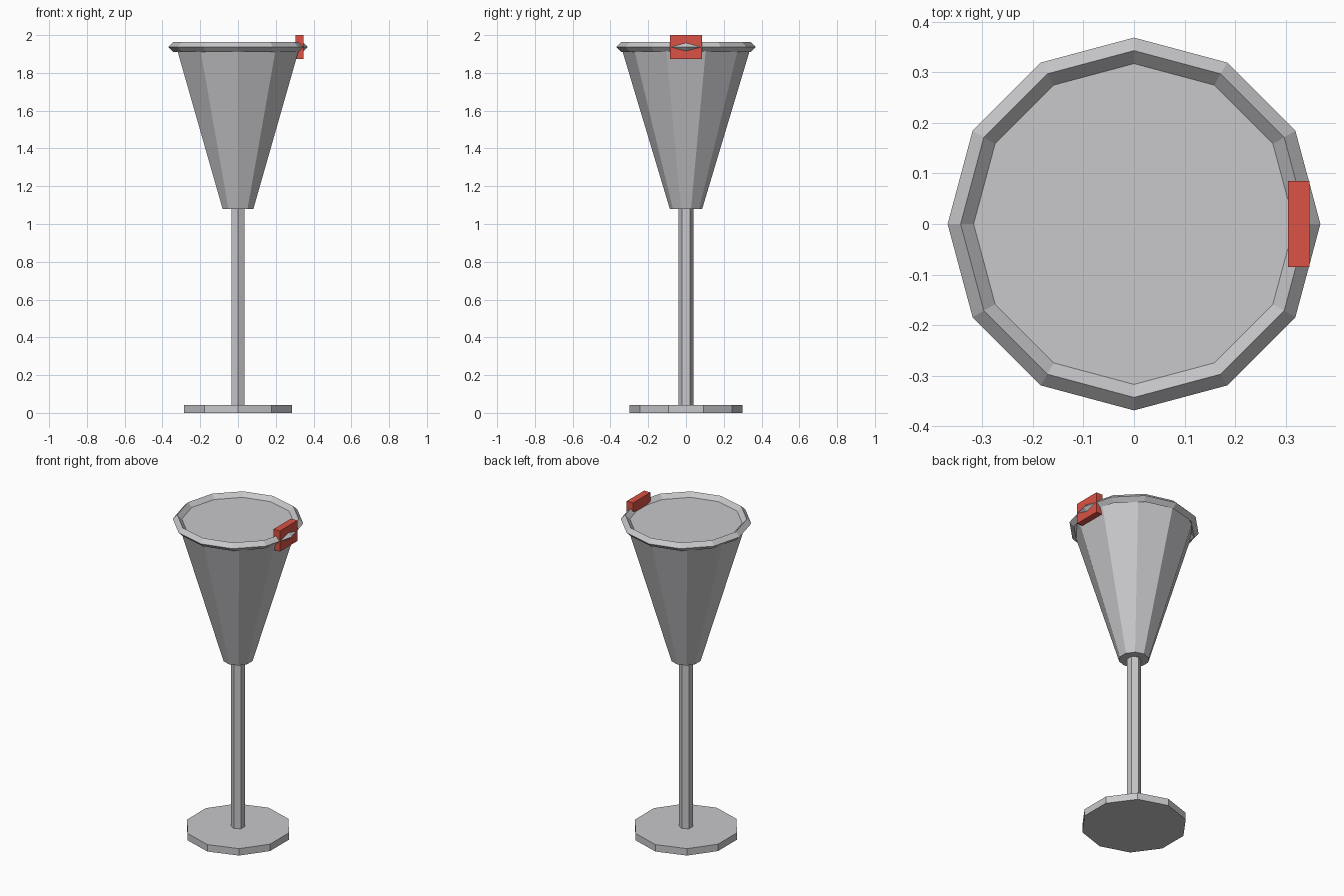
import bpy
import math

cube = bpy.data.objects.get("Cube")
if cube:
    bpy.data.objects.remove(cube, do_unlink=True)


def make_material(name, rgb):
    mat = bpy.data.materials.new(name)
    mat.use_nodes = True
    color = (*rgb, 1.0)
    mat.diffuse_color = color
    mat.node_tree.nodes["Principled BSDF"].inputs["Base Color"].default_value = color
    return mat


metal = make_material("light grey metal", (0.58, 0.58, 0.60))
red = make_material("red", (0.70, 0.085, 0.06))


def finish(name, mat):
    obj = bpy.context.object
    obj.name = name
    obj.data.materials.append(mat)
    return obj


def tapered(name, sides, r_bottom, r_top, z_bottom, z_top):
    """Capped faceted column between two heights, one corner on the y axis."""
    bpy.ops.mesh.primitive_cone_add(
        vertices=sides, radius1=r_bottom, radius2=r_top,
        depth=z_top - z_bottom, location=(0, 0, (z_bottom + z_top) / 2))
    return finish(name, metal)


RIM_Z = 1.937

# Foot, stem and closed conical bowl
tapered("base_disc", 10, 0.30, 0.30, 0, 0.043)
tapered("stem", 6, 0.04, 0.04, 0.02, 1.085)
tapered("cone_bowl", 10, 0.0857, 0.343, 1.08, RIM_Z)

# Diamond-section rim ring
bpy.ops.mesh.primitive_torus_add(
    major_segments=12, minor_segments=4, major_radius=0.343,
    minor_radius=0.0257, location=(0, 0, RIM_Z))
finish("rim_ring", metal)

# Red block on the left side of the rim
bpy.ops.mesh.primitive_cube_add(size=1, location=(0.3257, 0, RIM_Z))
block = finish("rim_block", red)
block.scale = (0.043, 0.171, 0.128)
